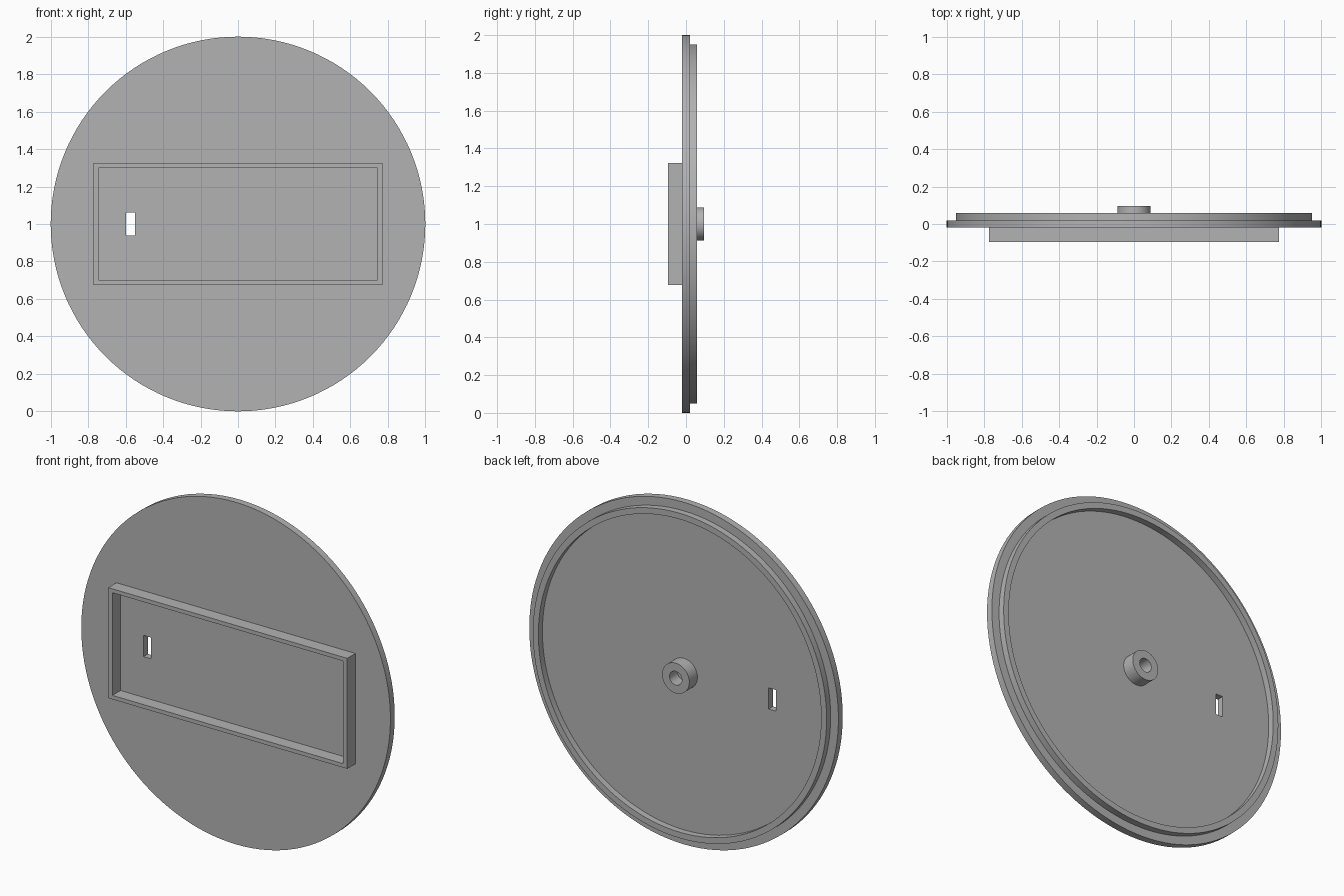
import bpy
import bmesh
from math import radians
from mathutils import Matrix, Vector

cube = bpy.data.objects.get("Cube")
if cube:
    bpy.data.objects.remove(cube, do_unlink=True)

CENTRE = Vector((0, 0, 1))
SEGMENTS = 128

grey = bpy.data.materials.new("plain grey")
grey.use_nodes = True
colour = (0.45, 0.45, 0.45, 1)
grey.diffuse_color = colour
grey.node_tree.nodes["Principled BSDF"].inputs["Base Color"].default_value = colour


def finish(name, bm):
    bmesh.ops.recalc_face_normals(bm, faces=bm.faces)
    mesh = bpy.data.meshes.new(name)
    bm.to_mesh(mesh)
    bm.free()
    mesh.materials.append(grey)
    obj = bpy.data.objects.new(name, mesh)
    bpy.context.collection.objects.link(obj)
    return obj


def smooth(obj):
    bpy.ops.object.select_all(action="DESELECT")
    obj.select_set(True)
    bpy.context.view_layer.objects.active = obj
    bpy.ops.object.shade_smooth_by_angle(angle=radians(30))


def lathe(name, profile):
    """Turn a (radius, y) profile about the y axis; open ends are capped flat."""
    bm = bmesh.new()
    rings = []
    for radius, y in profile:
        ring = bmesh.ops.create_circle(
            bm, segments=SEGMENTS, radius=radius,
            matrix=Matrix.Translation(CENTRE + Vector((0, y, 0)))
            @ Matrix.Rotation(radians(90), 4, "X"))["verts"]
        rings.append(ring)
    for a, b in zip(rings, rings[1:]):
        for i in range(SEGMENTS):
            j = (i + 1) % SEGMENTS
            bm.faces.new((a[i], a[j], b[j], b[i]))
    bm.faces.new(rings[0])
    bm.faces.new(rings[-1])
    return finish(name, bm)


def box(name, size, centre):
    bm = bmesh.new()
    bmesh.ops.create_cube(bm, size=1, matrix=Matrix.Translation(centre)
                          @ Matrix.Diagonal((*size, 1)))
    return finish(name, bm)


# Round cover plate with its raised locating ring on the back
plate = lathe("cover_plate", [(1, -0.02), (1, 0.02), (0.95, 0.02),
                              (0.95, 0.0575), (0.915, 0.0575), (0.915, 0.02)])

# Narrow slot cut through the plate
cutter = box("slot_cutter", (0.048, 0.3, 0.124), (-0.573, 0, 1))
cutter.hide_render = True
cut = plate.modifiers.new("slot", "BOOLEAN")
cut.operation = "DIFFERENCE"
cut.solver = "EXACT"
cut.object = cutter
bpy.context.view_layer.objects.active = plate
bpy.ops.object.modifier_apply(modifier=cut.name)
bpy.data.objects.remove(cutter, do_unlink=True)
smooth(plate)

# Hollow centre boss on the back
smooth(lathe("centre_boss", [(0.088, 0.02), (0.088, 0.095),
                             (0.04, 0.095), (0.04, 0.021)]))

# Rectangular frame standing out of the front
bm = bmesh.new()
loops = []
for half_x, half_z, y in ((0.773, 0.323, -0.02), (0.773, 0.323, -0.095),
                          (0.746, 0.3, -0.095), (0.746, 0.3, -0.02)):
    loops.append([bm.verts.new(CENTRE + Vector((sx * half_x, y, sz * half_z)))
                  for sx, sz in ((-1, -1), (1, -1), (1, 1), (-1, 1))])
for a, b in zip(loops, loops[1:] + loops[:1]):
    for i in range(4):
        j = (i + 1) % 4
        bm.faces.new((a[i], a[j], b[j], b[i]))
finish("front_frame", bm)
